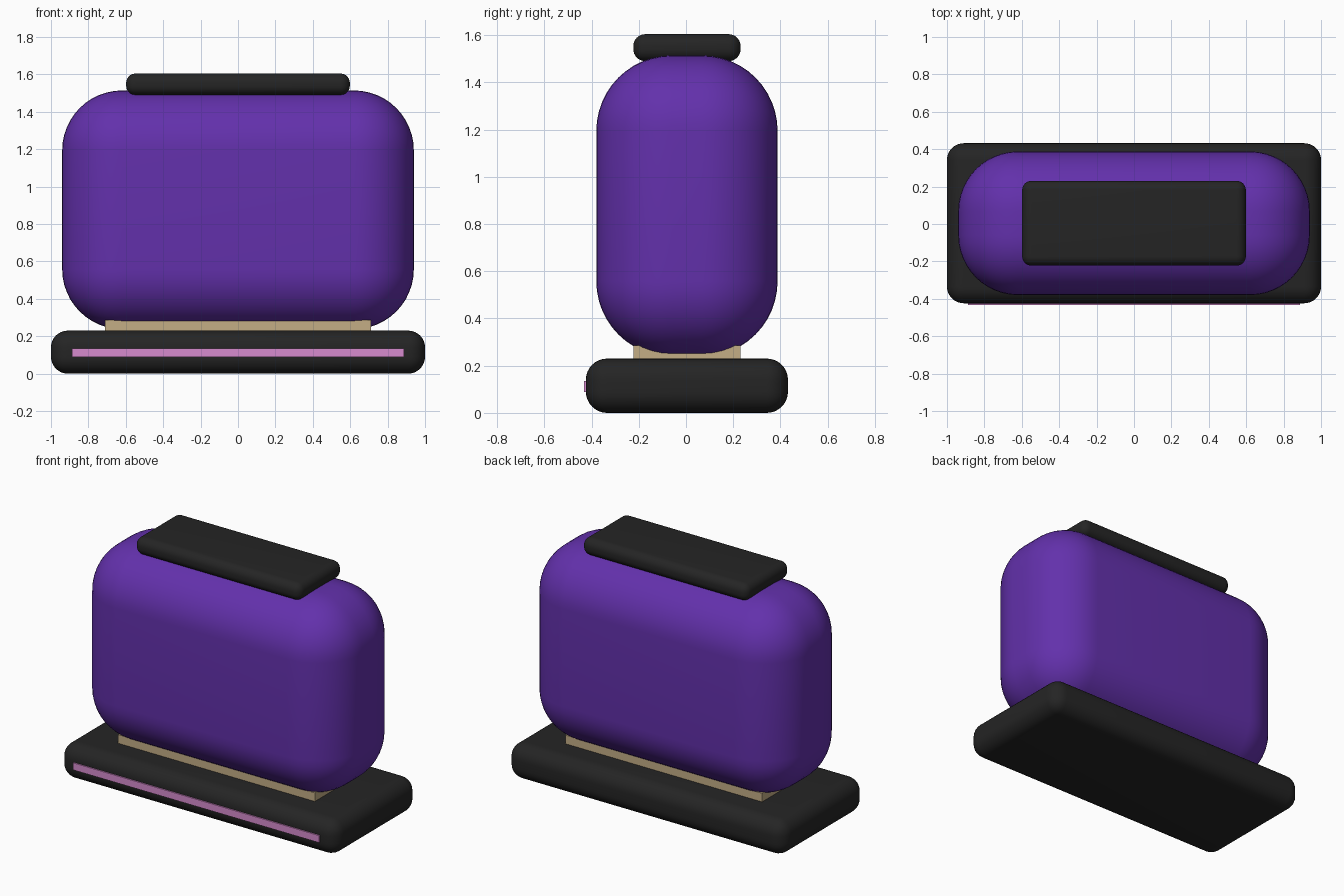
import bpy
import math

if "Cube" in bpy.data.objects:
    bpy.data.objects.remove(bpy.data.objects["Cube"], do_unlink=True)

Y = 0.004  # depth centre shared by the main parts


def material(name, rgb):
    mat = bpy.data.materials.new(name)
    mat.use_nodes = True
    colour = (*rgb, 1.0)
    mat.diffuse_color = colour
    mat.node_tree.nodes["Principled BSDF"].inputs["Base Color"].default_value = colour
    return mat


def box(name, centre, size, mat, radius=0.0, segments=8):
    """Box with optional rounded edges."""
    bpy.ops.mesh.primitive_cube_add(size=1, location=centre)
    obj = bpy.context.object
    obj.name = name
    obj.scale = size
    bpy.ops.object.transform_apply(location=False, rotation=False, scale=True)
    obj.data.materials.append(mat)
    if radius:
        bevel = obj.modifiers.new("Rounding", 'BEVEL')
        bevel.width = radius
        bevel.segments = segments
        bpy.ops.object.modifier_apply(modifier=bevel.name)
        bpy.ops.object.shade_smooth_by_angle(angle=math.radians(40))
    return obj


purple = material("purple", (0.124, 0.03, 0.41))
black = material("black", (0.018, 0.018, 0.018))
tan = material("tan", (0.55, 0.42, 0.235))
pink = material("pink", (0.68, 0.26, 0.62))

# Rounded plinth
box("base", (0, Y, 0.115), (2.0, 0.856, 0.23), black, 0.09)
# Thin strip on the front of the plinth
box("front_strip", (0, -0.428, 0.112), (1.776, 0.009, 0.046), pink)
# Pad between plinth and body
box("neck", (0, Y, 0.253), (1.42, 0.452, 0.066), tan)
# Large soft body
box("body", (0, Y, 0.876), (1.88, 0.768, 1.276), purple, 0.32, 12)
# Slab on top
box("top_slab", (0, Y, 1.547), (1.196, 0.454, 0.114), black, 0.05)
